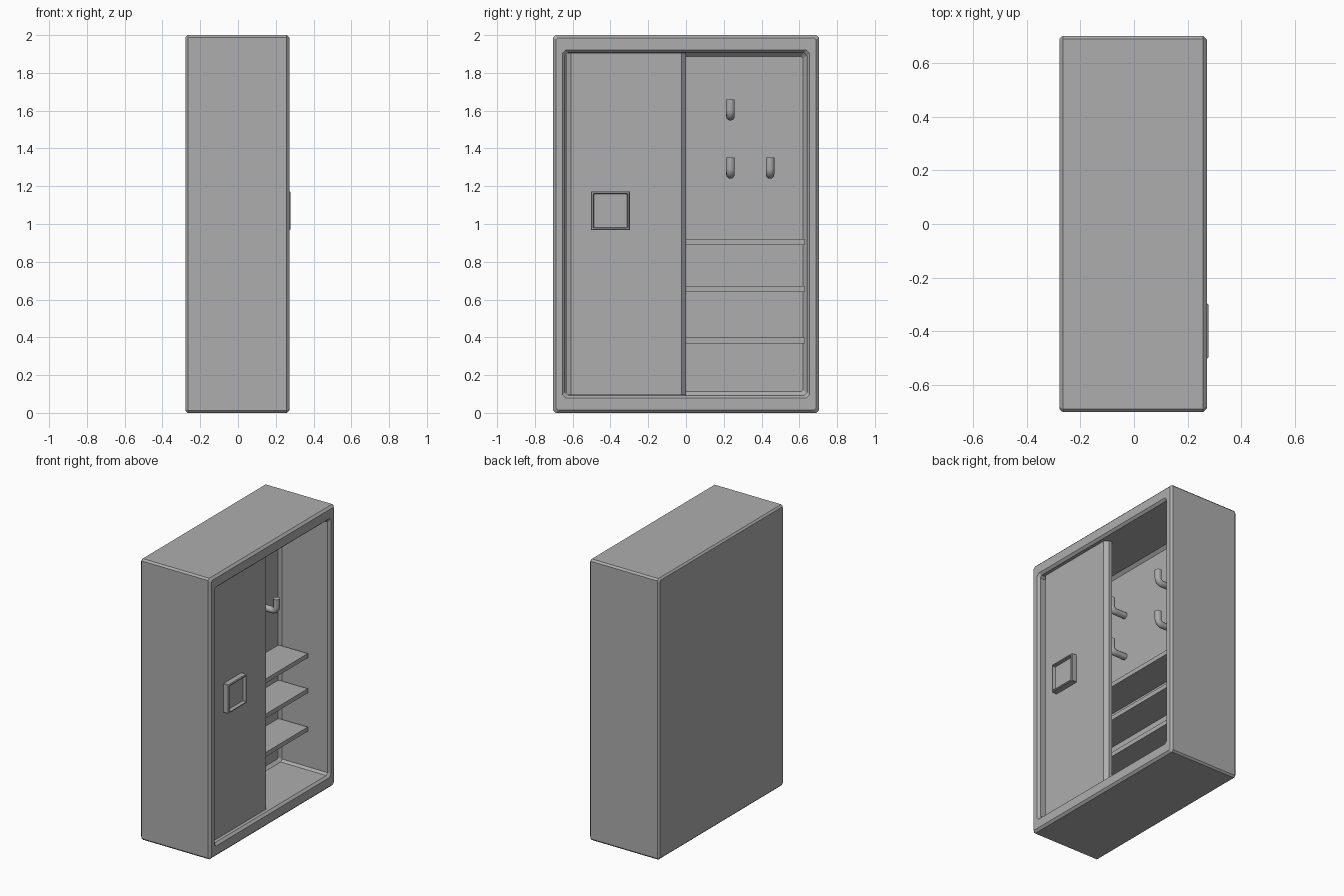
import bpy, bmesh
from math import sin, cos, pi

cube = bpy.data.objects.get("Cube")
if cube:
    bpy.data.objects.remove(cube, do_unlink=True)

SHADE = (0.42, 0.42, 0.42, 1)
grey = bpy.data.materials.new("mid_grey")
grey.use_nodes = True
grey.diffuse_color = SHADE
grey.node_tree.nodes["Principled BSDF"].inputs["Base Color"].default_value = SHADE


def finish(name, bm):
    bmesh.ops.recalc_face_normals(bm, faces=bm.faces)
    mesh = bpy.data.meshes.new(name)
    bm.to_mesh(mesh)
    bm.free()
    mesh.materials.append(grey)
    obj = bpy.data.objects.new(name, mesh)
    bpy.context.collection.objects.link(obj)
    return obj


def loft(name, rings, cy, cz):
    """Join corner-cut rectangles (x, half width, half height, corner cut) along x."""
    bm = bmesh.new()
    loops = []
    for x, w, h, c in rings:
        outline = [(w, h - c), (w - c, h), (c - w, h), (-w, h - c),
                   (-w, c - h), (c - w, -h), (w - c, -h), (w, c - h)]
        loops.append([bm.verts.new((x, cy + y, cz + z)) for y, z in outline])
    for a, b in zip(loops, loops[1:]):
        for i in range(8):
            j = (i + 1) % 8
            bm.faces.new((a[i], a[j], b[j], b[i]))
    bm.faces.new(loops[0])
    bm.faces.new(loops[-1])
    return finish(name, bm)


def box(name, lo, hi):
    bm = bmesh.new()
    bmesh.ops.create_cube(bm, size=1)
    for v in bm.verts:
        v.co = [(a + b) / 2 + t * (b - a) for a, b, t in zip(lo, hi, v.co)]
    return finish(name, bm)


# Cabinet shell: bevelled outside, front rim, hollow with chamfered back corners
loft("cabinet_shell", [
    (-0.278, 0.692, 0.988, 0.01), (-0.266, 0.703, 1.0, 0.012),
    (0.258, 0.703, 1.0, 0.012), (0.273, 0.688, 0.985, 0.01),
    (0.273, 0.655, 0.922, 0.018), (0.257, 0.64, 0.907, 0.015),
    (-0.10, 0.638, 0.905, 0.015), (-0.12, 0.619, 0.886, 0.008)], 0, 1)

# Sliding door: profile with chamfered front edges, extruded upwards
bm = bmesh.new()
profile = [(0.185, -0.635), (0.185, 0), (0.212, 0), (0.237, -0.025), (0.237, -0.61), (0.212, -0.635)]
base = bm.faces.new([bm.verts.new((x, y, 0.096)) for x, y in profile])
top = bmesh.ops.extrude_face_region(bm, geom=[base])["geom"]
bmesh.ops.translate(bm, vec=(0, 0, 1.808), verts=[v for v in top if isinstance(v, bmesh.types.BMVert)])
finish("sliding_door", bm)

# Square pull with a raised rim
loft("door_pull", [
    (0.225, 0.103, 0.103, 0.003), (0.273, 0.103, 0.103, 0.003),
    (0.278, 0.099, 0.099, 0.003), (0.278, 0.092, 0.092, 0.003),
    (0.256, 0.088, 0.088, 0.003)], -0.4, 1.07)

# Shelves
for i, z in enumerate((0.367, 0.64, 0.89)):
    box(f"shelf_{i + 1}", (-0.125, -0.628, z), (0.11, 0.628, z + 0.031))


# Coat hooks: stem out of the back wall, bend, upright tip
def hook(name, y, z):
    r = 0.032
    path = [(-0.13, 0)]
    path += [(-0.007 - r + r * sin(a), r - r * cos(a)) for a in (k * pi / 12 for k in range(7))]
    path += [(-0.007, 0.09)]
    curve = bpy.data.curves.new(name, "CURVE")
    curve.dimensions = "3D"
    curve.bevel_depth = 0.0225
    curve.bevel_resolution = 4
    curve.use_fill_caps = True
    spline = curve.splines.new("POLY")
    spline.points.add(len(path) - 1)
    for p, (px, pz) in zip(spline.points, path):
        p.co = (px, y, z + pz, 1)
    curve.materials.append(grey)
    obj = bpy.data.objects.new(name, curve)
    bpy.context.collection.objects.link(obj)
    bpy.ops.object.select_all(action="DESELECT")
    obj.select_set(True)
    bpy.context.view_layer.objects.active = obj
    bpy.ops.object.convert(target="MESH")
    bpy.ops.object.shade_smooth_by_angle()


for side, label in ((1, "left"), (-1, "right")):
    hook(f"upper_hook_{label}", side * 0.235, 1.57)
    hook(f"lower_inner_hook_{label}", side * 0.235, 1.262)
    hook(f"lower_outer_hook_{label}", side * 0.445, 1.262)
